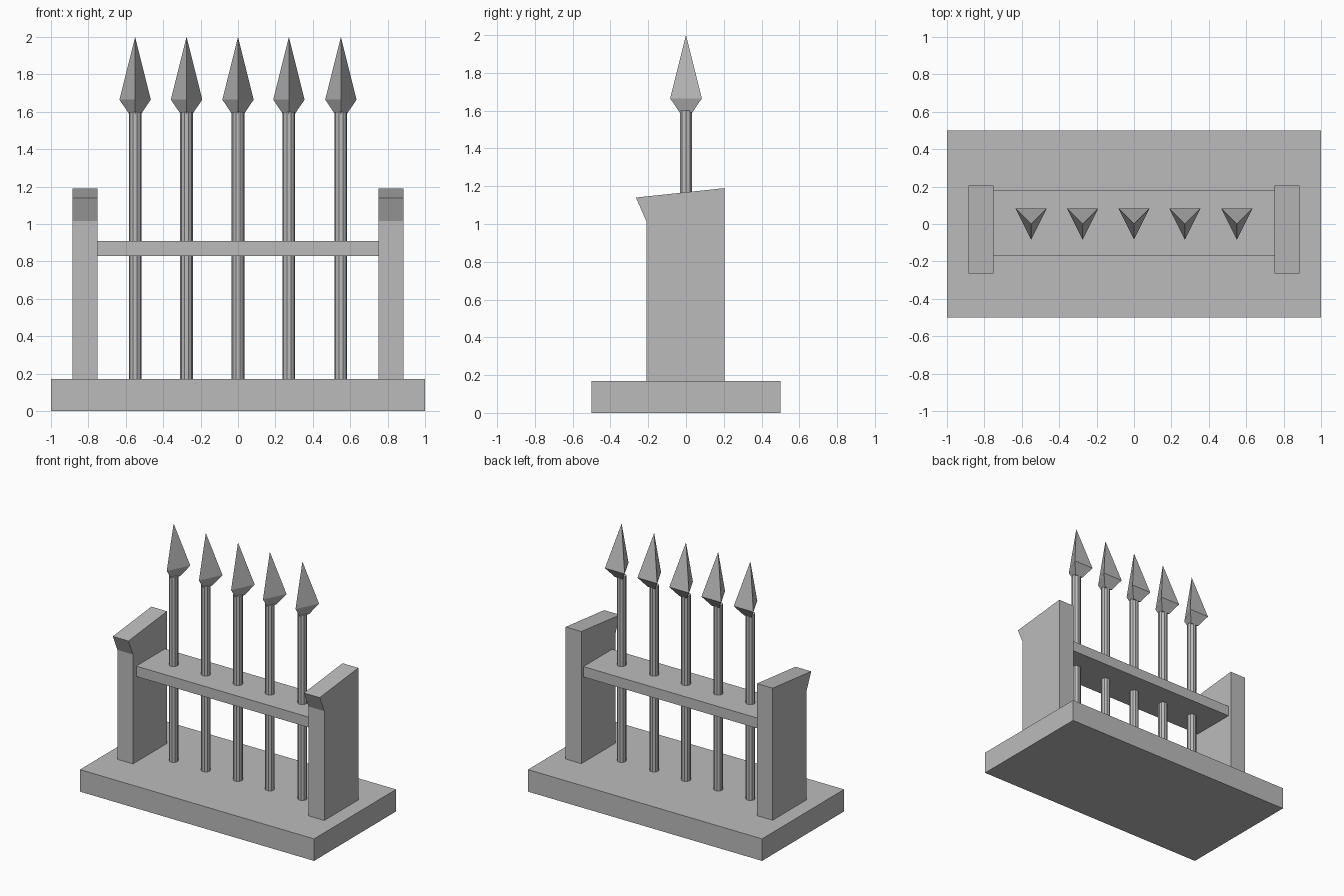
import bpy, bmesh
from math import pi

cube = bpy.data.objects.get("Cube")
if cube:
    bpy.data.objects.remove(cube, do_unlink=True)

# Single stone grey material
GREY = (0.5, 0.5, 0.5, 1)
grey = bpy.data.materials.new("stone_grey")
grey.use_nodes = True
grey.diffuse_color = GREY
grey.node_tree.nodes["Principled BSDF"].inputs["Base Color"].default_value = GREY


def add_object(name, bm):
    bmesh.ops.recalc_face_normals(bm, faces=bm.faces)
    mesh = bpy.data.meshes.new(name)
    bm.to_mesh(mesh)
    bm.free()
    mesh.materials.append(grey)
    obj = bpy.data.objects.new(name, mesh)
    bpy.context.collection.objects.link(obj)
    return obj


def loft(name, rings):
    """Skin a list of equal-length point rings and cap both ends."""
    bm = bmesh.new()
    loops = [[bm.verts.new(p) for p in ring] for ring in rings]
    n = len(loops[0])
    for low, high in zip(loops, loops[1:]):
        for i in range(n):
            j = (i + 1) % n
            bm.faces.new((low[i], low[j], high[j], high[i]))
    bm.faces.new(loops[0])
    bm.faces.new(loops[-1])
    bmesh.ops.remove_doubles(bm, verts=bm.verts, dist=0.0001)
    return add_object(name, bm)


def box(name, x0, x1, y0, y1, z0, z1):
    corners = [(x0, y0), (x1, y0), (x1, y1), (x0, y1)]
    return loft(name, [[(x, y, z) for x, y in corners] for z in (z0, z1)])


def shaft(name, x, radius, z0, z1):
    bpy.ops.mesh.primitive_cylinder_add(
        vertices=10, radius=radius, depth=z1 - z0,
        location=(x, 0, (z0 + z1) / 2), rotation=(0, 0, pi / 10))
    obj = bpy.context.object
    obj.name = name
    obj.data.materials.append(grey)
    bpy.ops.object.shade_smooth_by_angle()


def spearhead(name, x):
    """Three-sided head: flat at the back, ridge at the front."""
    def ring(half, z):
        return [(x - half, half, z), (x, -half, z), (x + half, half, z)]
    bm = bmesh.new()
    base = [bm.verts.new(p) for p in ring(0.033, 1.59)]
    wide = [bm.verts.new(p) for p in ring(0.084, 1.665)]
    tip = bm.verts.new((x, 0, 2))
    bm.faces.new(base)
    for i in range(3):
        j = (i + 1) % 3
        bm.faces.new((base[i], base[j], wide[j], wide[i]))
        bm.faces.new((wide[i], wide[j], tip))
    add_object(name, bm)


# Base slab and cross rail
box("base_slab", -1, 1, -0.5, 0.5, 0, 0.17)
box("cross_rail", -0.75, 0.75, -0.17, 0.18, 0.83, 0.91)

# Side posts with a sloping top and a flared front lip
POST = [(-0.21, 0.17), (0.205, 0.17), (0.205, 1.19), (-0.265, 1.14), (-0.21, 1.015)]
for side, sign in (("left", 1), ("right", -1)):
    loft(side + "_post", [[(sign * x, y, z) for y, z in POST] for x in (0.75, 0.884)])

# Row of spears
for i, x in enumerate((-0.55, -0.275, 0, 0.272, 0.55), 1):
    shaft(f"spear_shaft_{i}", x, 0.034, 0.17, 1.6)
    spearhead(f"spear_head_{i}", x)
